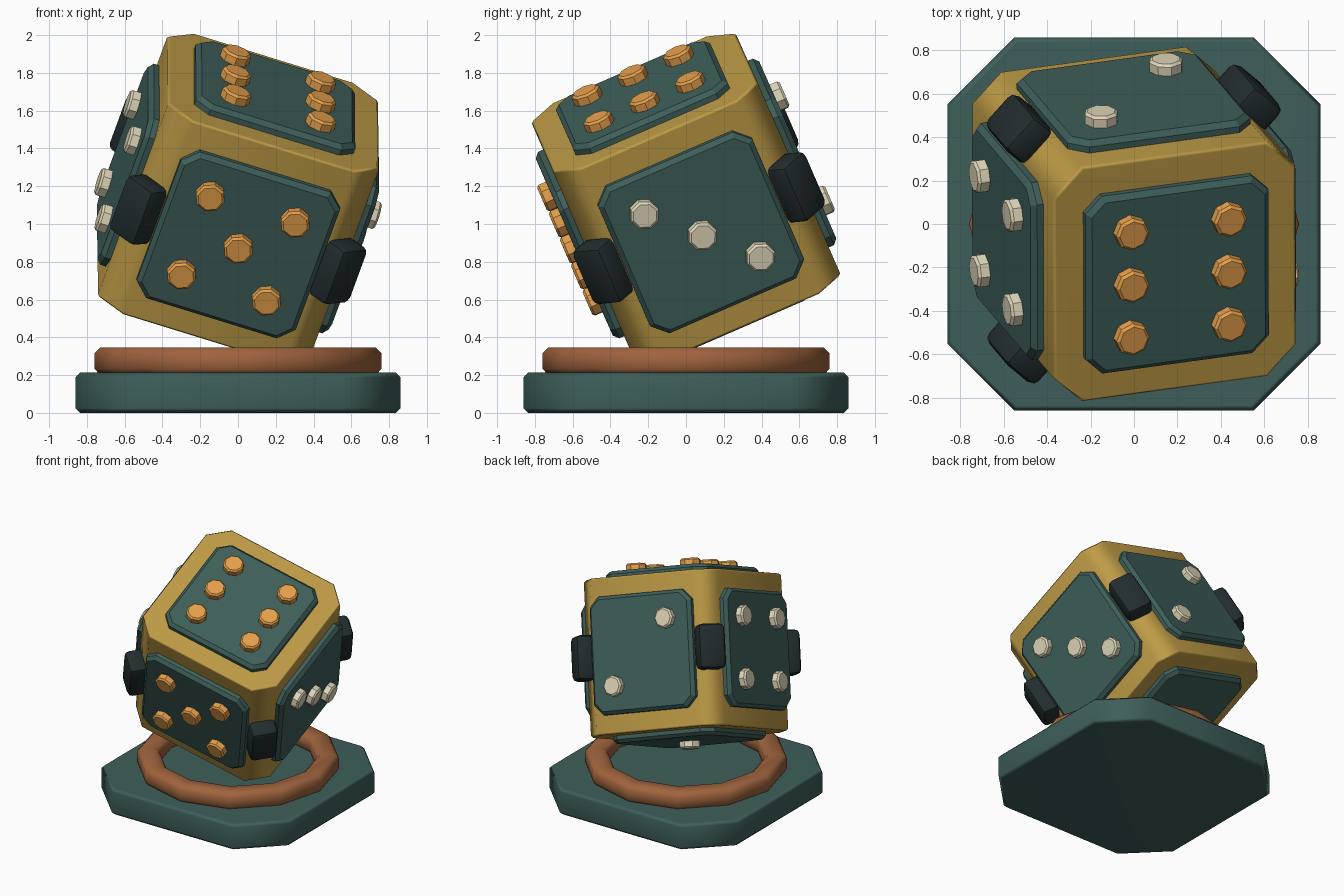
import bpy, bmesh, math
from mathutils import Matrix, Vector, Euler

cube = bpy.data.objects.get("Cube")
if cube:
    bpy.data.objects.remove(cube, do_unlink=True)


def material(name, rgb):
    mat = bpy.data.materials.new(name)
    mat.use_nodes = True
    mat.diffuse_color = (*rgb, 1)
    bsdf = mat.node_tree.nodes["Principled BSDF"]
    bsdf.inputs["Base Color"].default_value = (*rgb, 1)
    bsdf.inputs["Roughness"].default_value = 0.7
    return mat


teal = material("dark teal", (0.048, 0.114, 0.102))
gold = material("old gold", (0.515, 0.328, 0.061))
copper = material("copper brown", (0.352, 0.127, 0.048))
orange = material("warm orange", (0.79, 0.352, 0.07))
cream = material("cream", (0.75, 0.68, 0.485))
rubber = material("black green", (0.016, 0.025, 0.027))


def finish(name, bm, mat, matrix, smooth_angle):
    bmesh.ops.recalc_face_normals(bm, faces=bm.faces)
    mesh = bpy.data.meshes.new(name)
    bm.to_mesh(mesh)
    bm.free()
    mesh.materials.append(mat)
    obj = bpy.data.objects.new(name, mesh)
    bpy.context.collection.objects.link(obj)
    obj.matrix_world = matrix
    bpy.ops.object.select_all(action="DESELECT")
    obj.select_set(True)
    bpy.context.view_layer.objects.active = obj
    bpy.ops.object.shade_smooth_by_angle(angle=math.radians(smooth_angle))
    return obj


def bevel(bm, edges, width):
    bmesh.ops.bevel(bm, geom=edges, offset=width, segments=1, profile=0.5, affect="EDGES")


def is_rim(edge):
    return len(edge.link_faces) == 2 and edge.calc_face_angle() > math.radians(60)


def chamfered_box(name, size, corner, rim, mat, matrix, smooth_angle=30):
    """Box with its upright corners cut, then a fine bevel round top and bottom."""
    bm = bmesh.new()
    bmesh.ops.create_cube(bm, size=1)
    bmesh.ops.scale(bm, vec=size, verts=bm.verts)
    upright = [e for e in bm.edges
               if abs(e.verts[0].co.z - e.verts[1].co.z) > size[2] / 2]
    bevel(bm, upright, corner)
    bevel(bm, [e for e in bm.edges if is_rim(e)], rim)
    obj = finish(name, bm, mat, matrix, smooth_angle)
    if smooth_angle > 45:
        obj.modifiers.new("even_shading", "WEIGHTED_NORMAL").keep_sharp = True
    return obj


def pip(name, mat, matrix):
    bm = bmesh.new()
    bmesh.ops.create_cone(bm, cap_ends=True, segments=8, radius1=0.08,
                          radius2=0.08, depth=0.08)
    bevel(bm, [e for e in bm.edges if is_rim(e)], 0.012)
    finish(name, bm, mat, matrix, 30)


# Base plate
chamfered_box("base_plate", (1.72, 1.72, 0.215), 0.31, 0.025, teal,
              Matrix.Translation((0, 0, 0.1075)), 50)

# Support ring, a chamfered section swept round twelve sides
bm = bmesh.new()
section = [(0.59, 0.235), (0.62, 0.2), (0.73, 0.2), (0.76, 0.235),
           (0.76, 0.315), (0.73, 0.345), (0.62, 0.345), (0.59, 0.315)]
verts = [bm.verts.new((r, 0, z)) for r, z in section]
loop = [bm.edges.new((v, verts[i - 1])) for i, v in enumerate(verts)]
bmesh.ops.spin(bm, geom=verts + loop, cent=(0, 0, 0), axis=(0, 0, 1),
               angle=math.tau, steps=12, use_merge=True)
bmesh.ops.remove_doubles(bm, verts=bm.verts, dist=0.001)
finish("support_ring", bm, copper, Matrix.Identity(4), 60)

# Tilted die body
tilt = Euler([math.radians(a) for a in (24.6, 17, 7.8)]).to_matrix().to_4x4()
die = Matrix.Translation((0, 0, 1.135)) @ tilt
chamfered_box("die_body", (1.18, 1.18, 1.18), 0.14, 0.015, gold, die, 50)

# Face panels with their pips: outward, sideways and pip layout for each face
S, ROW = 0.2375, 0.264
X, Y, Z = Vector((1, 0, 0)), Vector((0, 1, 0)), Vector((0, 0, 1))
square = [(u, v) for u in (-S, S) for v in (-S, S)]
faces = {
    "front": (-Y, X, square + [(0, 0)], orange),
    "top": (Z, X, [(u, v) for u in (-S, S) for v in (-ROW, 0, ROW)], orange),
    "left": (X, Y, [(-S, S), (0, 0), (S, -S)], cream),
    "right": (-X, -Y, square, cream),
    "back": (Y, -X, [(-S, -S), (S, S)], cream),
    "bottom": (-Z, X, [(0, 0)], cream),
}
for side, (out, across, layout, pip_mat) in faces.items():
    up = out.cross(across)
    frame = die @ Matrix((across, up, out)).transposed().to_4x4()
    chamfered_box(side + "_panel", (0.89, 0.89, 0.09), 0.08, 0.025, teal,
                  frame @ Matrix.Translation((0, 0, 0.6)))
    for i, (u, v) in enumerate(layout):
        pip(f"{side}_pip_{i + 1}", pip_mat, frame @ Matrix.Translation((u, v, 0.66)))

# Rubber bumpers on the four upright edges
for i in range(4):
    turn = Matrix.Rotation(math.radians(45 + 90 * i), 4, "Z")
    bm = bmesh.new()
    bmesh.ops.create_cube(bm, size=1)
    bmesh.ops.scale(bm, vec=(0.16, 0.21, 0.34), verts=bm.verts)
    bmesh.ops.bevel(bm, geom=bm.edges[:], offset=0.04, segments=2, profile=0.5,
                    affect="EDGES")
    finish(f"corner_bumper_{i + 1}", bm, rubber,
           die @ turn @ Matrix.Translation((0.785, 0, 0)), 40)
